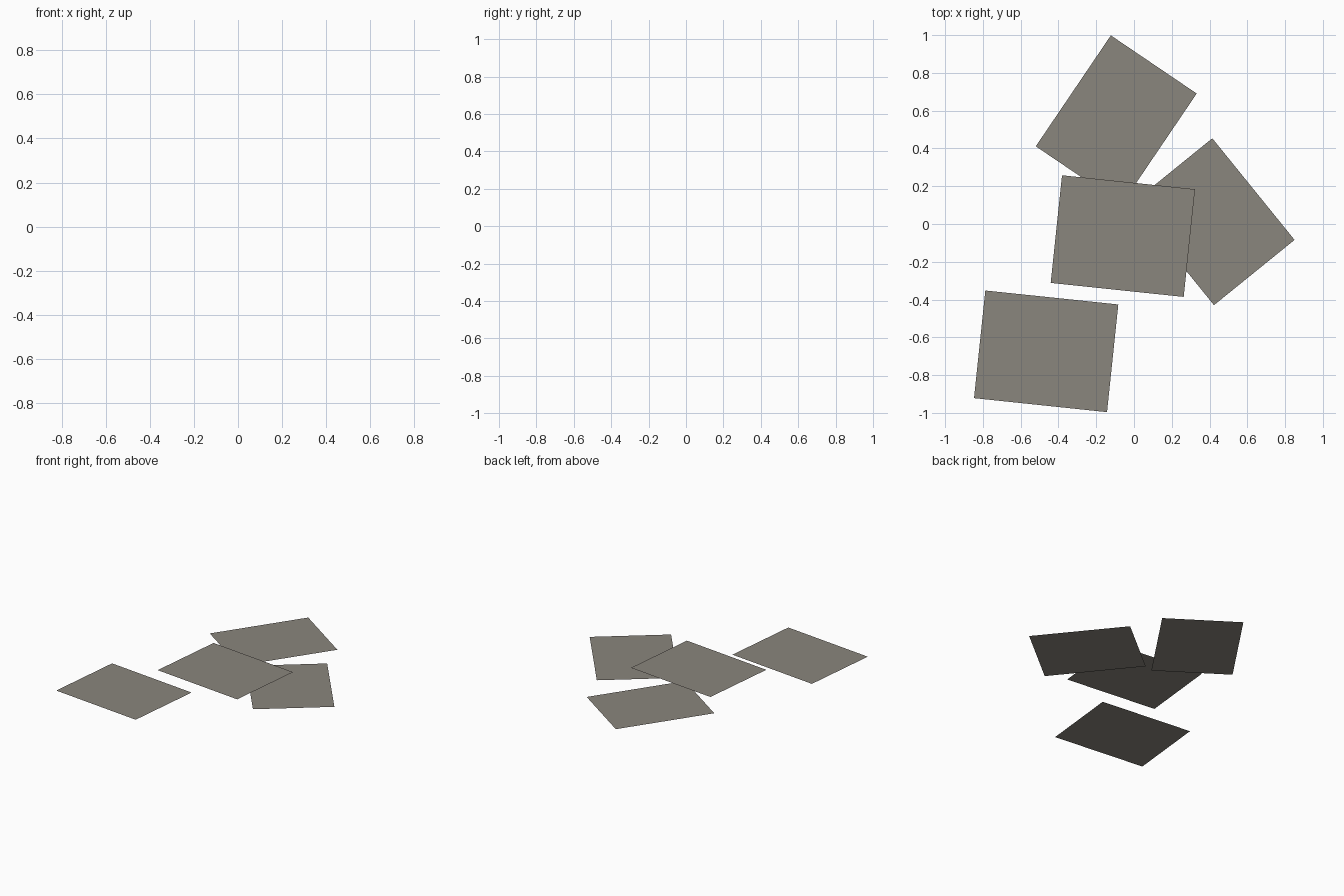
import bpy, bmesh, math
from mathutils import Matrix, Vector

if "Cube" in bpy.data.objects:
    bpy.data.objects.remove(bpy.data.objects["Cube"])

# One flat grey-brown colour for all sheets
mat = bpy.data.materials.new("warm grey")
mat.diffuse_color = (0.255, 0.237, 0.205, 1.0)
mat.use_nodes = True
mat.node_tree.nodes["Principled BSDF"].inputs["Base Color"].default_value = mat.diffuse_color


def sheet(name, centre, size, degrees):
    """Single flat rectangle, long side along its local x, facing up."""
    bm = bmesh.new()
    bmesh.ops.create_grid(bm, x_segments=1, y_segments=1, size=0.5)
    bmesh.ops.scale(bm, vec=(size[0], size[1], 1), verts=bm.verts)
    mesh = bpy.data.meshes.new(name)
    bm.to_mesh(mesh)
    bm.free()
    mesh.materials.append(mat)
    obj = bpy.data.objects.new(name, mesh)
    obj.location = centre
    obj.rotation_euler.z = math.radians(degrees)
    bpy.context.collection.objects.link(obj)


# Four loose sheets, stacked with tiny height steps
sheet("front_left_sheet", (-0.465, -0.674, 0.0), (0.708, 0.573), -6.0)
sheet("back_sheet", (-0.094, 0.551, 0.002), (0.709, 0.549), 55.9)
sheet("right_sheet", (0.419, 0.012, 0.013), (0.692, 0.549), -51.0)
sheet("middle_sheet", (-0.059, -0.064, 0.027), (0.708, 0.573), -6.0)
